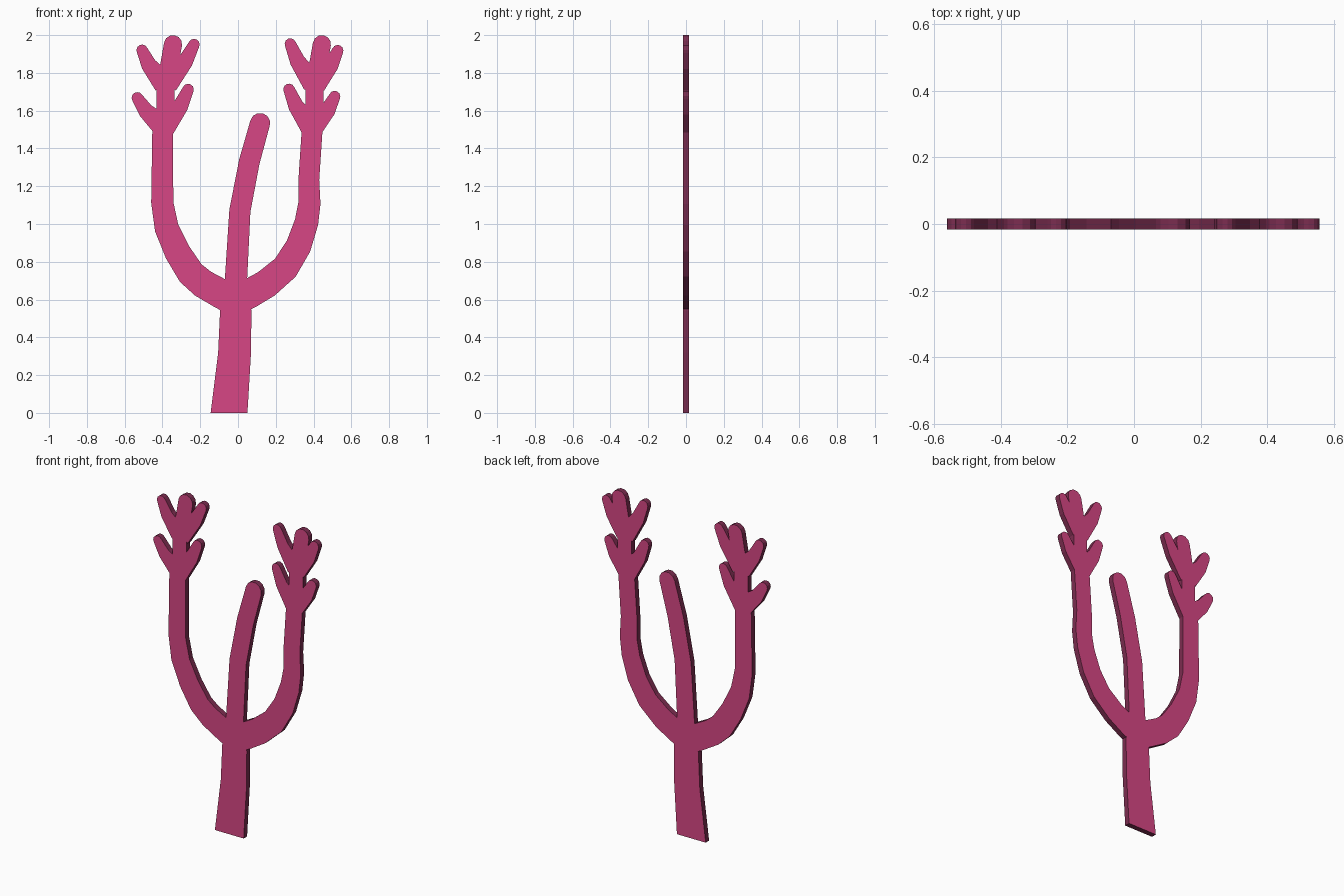
import bpy, bmesh, math
from mathutils import Vector
from mathutils.geometry import delaunay_2d_cdt

if "Cube" in bpy.data.objects:
    bpy.data.objects.remove(bpy.data.objects["Cube"])

HALF_THICK = 0.0165


def ribbon(pts, widths, round_tip=True):
    """Counter-clockwise outline of a stroke along (x, z) points."""
    c = [Vector(p) for p in pts]
    right, left = [], []
    for i, p in enumerate(c):
        d = (c[min(i + 1, len(c) - 1)] - c[max(i - 1, 0)]).normalized()
        n = Vector((d.y, -d.x)) * widths[i]
        right.append(p + n)
        left.append(p - n)
    tip = []
    if round_tip:
        for k in range(1, 6):
            a = math.pi * k / 6
            tip.append(c[-1] + n * math.cos(a) + d * widths[-1] * math.sin(a))
    return right + tip + left[::-1]


def arm(stem_x, pts):
    """Curved arm that runs up into its middle finger, thinner with height."""
    pts = pts + [(stem_x, 1.6), (stem_x, 1.74), (stem_x + .022, 1.85), (stem_x + .04, 1.952)]
    w = [max(.055 if z < 1.55 else .048, .078 - .04 * (z - .63)) for x, z in pts]
    return ribbon(pts, w)


def finger(stem_x, base_z, tip_x, tip_z):
    """Short tapered side finger, bent slightly outward."""
    base, tip = Vector((stem_x, base_z)), Vector((tip_x, tip_z))
    bend = Vector((math.copysign(.012, tip_x - stem_x), -.006))
    return ribbon([base, base.lerp(tip, .6) + bend, tip], [.06, .041, .03])


outlines = [
    # trunk with a flat foot
    [Vector(p) for p in ((-.145, 0), (.05, 0), (.069, .32), (.071, .54), (.05, .7),
                         (-.07, .7), (-.095, .54), (-.105, .32))],
    # centre branch
    ribbon([(-.012, .6), (-.011, .7), (.01, 1.07), (.06, 1.33), (.117, 1.535)],
           [.06, .059, .056, .055, .053]),
    # left and right arms
    arm(-.384, [(-.01, .59), (-.085, .628), (-.185, .684), (-.25, .74), (-.32, .85),
                (-.378, .98), (-.401, 1.115), (-.399, 1.475)]),
    arm(.404, [(-.01, .6), (.058, .63), (.15, .683), (.25, .768), (.32, .882),
               (.363, 1.01), (.378, 1.11), (.375, 1.235), (.391, 1.475)]),
]
# side fingers: lower and upper pair on each arm
LOW, HIGH = 1.515, 1.745
for stem_x, base_z, tip_x, tip_z in (
        (-.395, LOW, -.533, 1.668), (-.39, LOW, -.264, 1.712),
        (-.39, HIGH, -.508, 1.92), (-.375, HIGH, -.233, 1.95),
        (.388, LOW, .27, 1.713), (.395, LOW, .512, 1.675),
        (.40, HIGH, .277, 1.953), (.41, HIGH, .528, 1.918)):
    outlines.append(finger(stem_x, base_z, tip_x, tip_z))

# merge all outlines into one flat silhouette
verts, faces = [], []
for o in outlines:
    faces.append(list(range(len(verts), len(verts) + len(o))))
    verts += o
v2, _, tris, _, _, origin = delaunay_2d_cdt(verts, [], faces, 1, 1e-5)

bm = bmesh.new()
bv = [bm.verts.new((p.x, -HALF_THICK, p.y)) for p in v2]
for t, src in zip(tris, origin):
    if src:
        bm.faces.new([bv[i] for i in t])
bmesh.ops.dissolve_limit(bm, angle_limit=0.01, verts=bm.verts[:], edges=bm.edges[:])
bmesh.ops.delete(bm, geom=[v for v in bm.verts if not v.link_faces], context='VERTS')

# give the silhouette its thickness
ext = bmesh.ops.extrude_face_region(bm, geom=bm.faces[:], use_keep_orig=True)
bmesh.ops.translate(bm, vec=(0, 2 * HALF_THICK, 0),
                    verts=[g for g in ext['geom'] if isinstance(g, bmesh.types.BMVert)])
bmesh.ops.recalc_face_normals(bm, faces=bm.faces[:])

# bright front and back, dark rim
for f in bm.faces:
    f.material_index = 0 if abs(f.normal.y) > 0.5 else 1

mesh = bpy.data.meshes.new("coral_branches")
bm.to_mesh(mesh)
bm.free()
for name, colour in (("coral pink", (0.68, 0.062, 0.232, 1)),
                     ("dark plum rim", (0.20, 0.026, 0.08, 1))):
    mat = bpy.data.materials.new(name)
    mat.diffuse_color = colour
    mat.use_nodes = True
    mat.node_tree.nodes["Principled BSDF"].inputs["Base Color"].default_value = mat.diffuse_color
    mesh.materials.append(mat)
bpy.context.collection.objects.link(bpy.data.objects.new("coral_branches", mesh))
